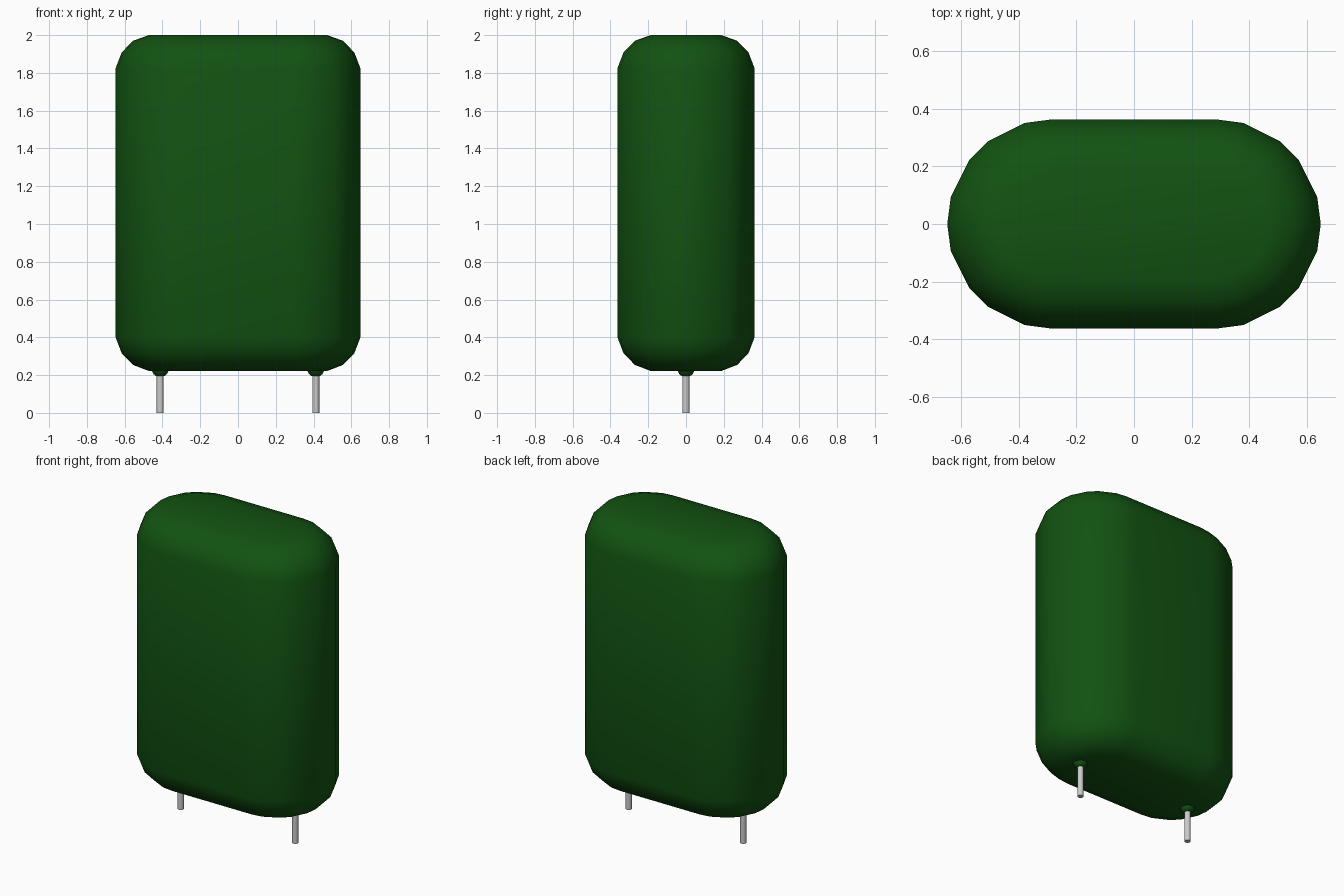
import bpy, bmesh, math

cube = bpy.data.objects.get("Cube")
if cube:
    bpy.data.objects.remove(cube, do_unlink=True)


def material(name, rgb, metallic=0.0, roughness=0.5):
    m = bpy.data.materials.new(name)
    m.use_nodes = True
    m.diffuse_color = (*rgb, 1)
    bsdf = m.node_tree.nodes["Principled BSDF"]
    bsdf.inputs["Base Color"].default_value = (*rgb, 1)
    bsdf.inputs["Roughness"].default_value = roughness
    return m


GREEN = material("dark green coating", (0.006, 0.085, 0.006))
METAL = material("tinned metal", (0.6, 0.6, 0.6))


def loft(name, rings, mat, angle):
    """Skin a stack of equal-length rings and cap both ends."""
    bm = bmesh.new()
    loops = [[bm.verts.new(p) for p in ring] for ring in rings]
    n = len(loops[0])
    for a, b in zip(loops, loops[1:]):
        for i in range(n):
            j = (i + 1) % n
            bm.faces.new((a[i], a[j], b[j], b[i]))
    bm.faces.new(loops[0][::-1])
    bm.faces.new(loops[-1])
    bmesh.ops.recalc_face_normals(bm, faces=bm.faces)
    me = bpy.data.meshes.new(name)
    bm.to_mesh(me)
    bm.free()
    me.materials.append(mat)
    ob = bpy.data.objects.new(name, me)
    bpy.context.collection.objects.link(ob)
    bpy.ops.object.select_all(action='DESELECT')
    ob.select_set(True)
    bpy.context.view_layer.objects.active = ob
    bpy.ops.object.shade_smooth_by_angle(angle=math.radians(angle))
    return ob


# Stadium outline: two half circles of uneven steps around x = +-0.285
STEPS = (0, 15, 38, 52, 75, 90)
HALF = [-a for a in STEPS[:0:-1]] + list(STEPS)


def stadium(r, z):
    pts = []
    for side, turn in ((1, 0), (-1, 180)):
        for a in HALF:
            t = math.radians(a + turn)
            pts.append((side * 0.285 + r * math.cos(t), r * math.sin(t), z))
    return pts


def circle(x, r, z, n=12):
    return [(x + r * math.cos(2 * math.pi * i / n),
             r * math.sin(2 * math.pi * i / n), z) for i in range(n)]


# Coated body with rounded top and bottom rims
PROFILE = [(0.187, 0.222), (0.271, 0.254), (0.331, 0.316), (0.363, 0.40),
           (0.363, 1.825), (0.331, 1.908), (0.271, 1.97), (0.187, 2.0)]
loft("body", [stadium(r, z) for r, z in PROFILE], GREEN, 60)

# Wire leads, each with a small coating collar where it leaves the body
for side, x in (("left", 0.412), ("right", -0.412)):
    loft(side + "_collar", [circle(x, r, z) for r, z in
                            ((0.024, 0.196), (0.036, 0.206), (0.046, 0.226))], GREEN, 60)
    loft(side + "_lead", [circle(x, 0.0185, z) for z in (0.0, 0.24)], METAL, 40)
